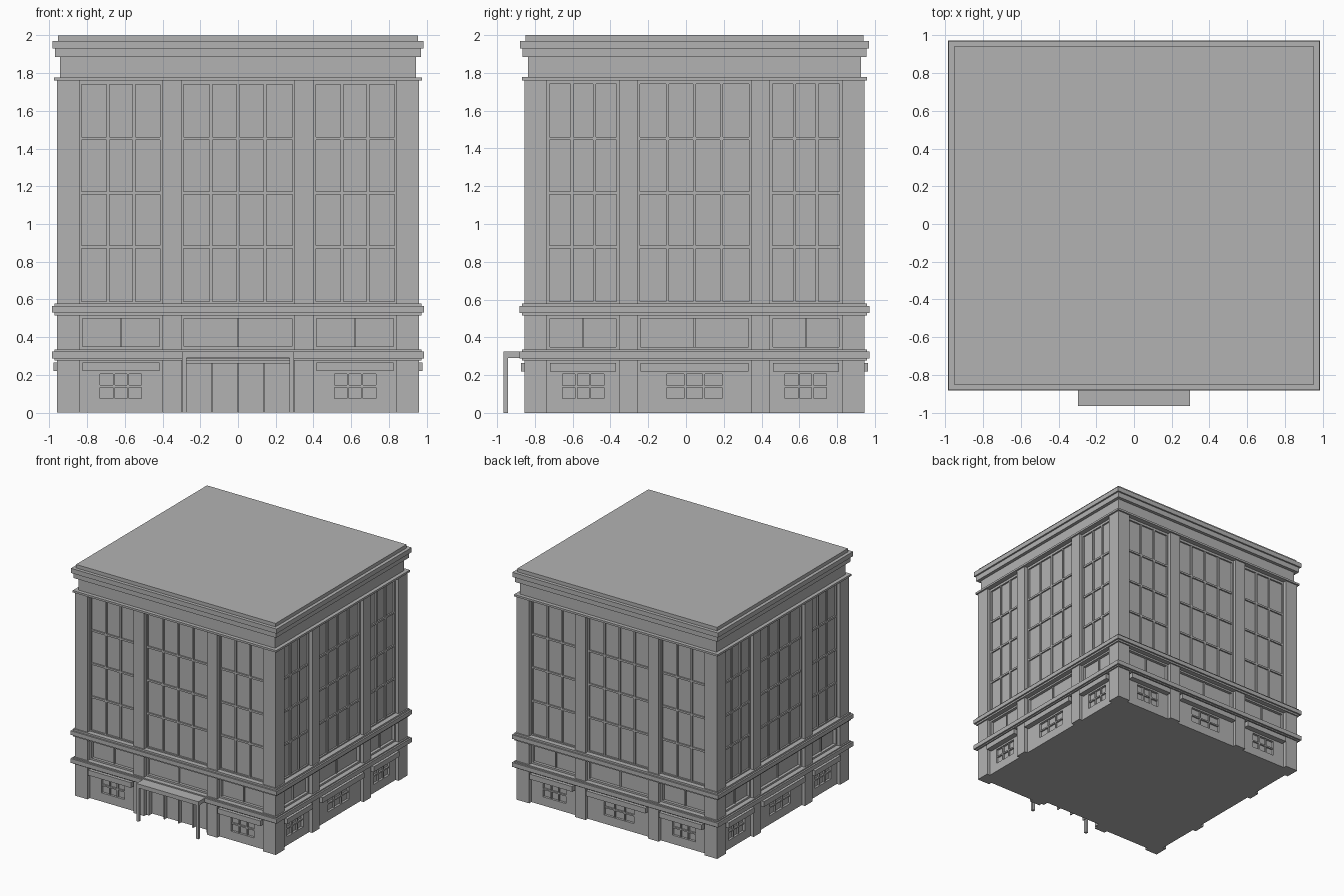
import bpy
import bmesh
from math import pi
from mathutils import Matrix, Vector

cube = bpy.data.objects.get("Cube")
if cube:
    bpy.data.objects.remove(cube)

CY = 0.045               # building centre in y (the porch fills the front)
HX, HY = 0.96, 0.90      # half sizes at the pilaster faces
RECESS = -0.03           # bay walls sit behind the pilasters
CORE = -0.09

stone = bpy.data.materials.new("grey stone")
stone.use_nodes = True
grey = (0.448, 0.448, 0.448, 1)
stone.diffuse_color = grey
stone.node_tree.nodes["Principled BSDF"].inputs["Base Color"].default_value = grey

parts = {}


def box(name, lo, hi, matrix=Matrix()):
    """Add a box between two corners to the named part."""
    bm = parts.setdefault(name, bmesh.new())
    lo, hi = Vector(lo), Vector(hi)
    size = hi - lo
    place = Matrix.Translation((lo + hi) / 2) @ Matrix.Diagonal((*size, 1))
    bmesh.ops.create_cube(bm, size=1, matrix=matrix @ place)


def slab(name, z0, z1, out):
    """Full-plan slab, overhanging the pilaster faces by out."""
    box(name, (-HX - out, CY - HY - out, z0), (HX + out, CY + HY + out, z1))


class Facade:
    """One wall: u runs along it, d is the distance out from the pilasters."""

    def __init__(self, turn, half_depth, half_width):
        self.matrix = Matrix.Translation((0, CY, 0)) @ Matrix.Rotation(turn * pi / 2, 4, "Z")
        self.depth, self.width = half_depth, half_width

    def box(self, name, u0, u1, z0, z1, d0, d1):
        box(name, (u0, -self.depth - d1, z0), (u1, -self.depth - d0, z1), self.matrix)

    def surround(self, name, outer, inner, d0, d1):
        """Four boxes filling the outer rectangle around an opening."""
        u0, u1, z0, z1 = outer
        a0, a1, b0, b1 = inner
        self.box(name, u0, a0, z0, z1, d0, d1)
        self.box(name, a1, u1, z0, z1, d0, d1)
        self.box(name, a0, a1, b1, z1, d0, d1)
        if b0 > z0:
            self.box(name, a0, a1, z0, b0, d0, d1)

    def grid(self, name, rect, cols, rows, bar, d0, d1):
        """Glazing bars dividing a rectangle."""
        u0, u1, z0, z1 = rect
        for i in range(1, cols):
            u = u0 + (u1 - u0) * i / cols
            self.box(name, u - bar / 2, u + bar / 2, z0, z1, d0, d1)
        for j in range(1, rows):
            z = z0 + (z1 - z0) * j / rows
            self.box(name, u0, u1, z - bar / 2, z + bar / 2, d0, d1)


def tall_window(f, u0, u1, cols):
    rect = (u0 + 0.012, u1 - 0.012, 0.59, 1.74)
    f.surround("tall_window_frames", (u0, u1, 0.57, 1.77), rect, CORE, RECESS)
    f.box("tall_window_panes", *rect, CORE, RECESS - 0.014)
    f.grid("tall_window_bars", rect, cols, 4, 0.016, CORE, RECESS - 0.002)


def panel_window(f, u0, u1):
    rect = (u0 + 0.015, u1 - 0.015, 0.35, 0.50)
    f.surround("mezzanine_walls", (u0, u1, 0.32, 0.53), rect, CORE, RECESS)
    f.box("mezzanine_panes", *rect, CORE, RECESS - 0.025)
    f.grid("mezzanine_bars", rect, 2, 1, 0.012, CORE, RECESS - 0.015)


def base_window(f, u0, u1, width):
    mid = (u0 + u1) / 2
    rect = (mid - width / 2, mid + width / 2, 0.075, 0.205)
    f.surround("base_walls", (u0, u1, 0, 0.30), rect, CORE, RECESS)
    f.box("base_panes", *rect, CORE, RECESS - 0.02)
    f.grid("base_window_bars", rect, 3, 2, 0.012, CORE, RECESS - 0.006)
    f.box("base_lintels", u0 + 0.015, u1 - 0.015, 0.22, 0.265, CORE, 0.018)


def entrance(f, u0, u1):
    rect = (-0.275, 0.275, 0, 0.262)
    f.surround("entrance_wall", (u0, u1, 0, 0.30), rect, CORE, RECESS)
    f.box("door_glass", *rect, CORE, RECESS - 0.045)
    f.grid("door_posts", rect, 4, 1, 0.01, CORE, RECESS - 0.01)
    # Porch roof, front beam and slim posts
    f.box("porch_roof", -0.297, 0.297, 0.29, 0.325, CORE, 0.11)
    for s in (-1, 1):
        a, b = sorted((s * 0.273, s * 0.297))
        f.box("porch_posts", a, b, 0, 0.29, 0.088, 0.11)


# Solid core behind all walls
slab("core", 0, 1.97, CORE)

for turn in range(4):
    side = turn % 2
    f = Facade(turn, HX if side else HY, HY if side else HX)
    edge = f.width - 0.12
    # Pilasters between bays
    for s in (-1, 1):
        a, b = sorted((s * 0.30, s * 0.40))
        f.box("pilasters", a, b, 0, 1.77, CORE, 0)
    # Three bays
    for u0, u1, cols, width in ((-edge, -0.40, 3, 0.22), (-0.30, 0.30, 4, 0.29), (0.40, edge, 3, 0.22)):
        tall_window(f, u0, u1, cols)
        panel_window(f, u0, u1)
        if turn == 0 and cols == 4:
            entrance(f, u0, u1)
        else:
            base_window(f, u0, u1, width)

# Corner pilasters
for sx in (-1, 1):
    for sy in (-1, 1):
        xs = sorted((sx * HX, sx * (HX - 0.12)))
        ys = sorted((sy * HY, sy * (HY - 0.12)))
        box("corner_pilasters", (xs[0], CY + ys[0], 0), (xs[1], CY + ys[1], 1.77))

# Stepped ledges around the building
for z0, z1, out in ((0.278, 0.29, 0.012), (0.288, 0.325, 0.026), (0.325, 0.335, 0.012)):
    slab("lower_ledge", z0, z1, out)
for z0, z1, out in ((0.515, 0.53, 0.012), (0.53, 0.565, 0.026), (0.565, 0.58, 0.012)):
    slab("upper_ledge", z0, z1, out)

# Cornice and roof
slab("cornice_moulding", 1.76, 1.777, 0.014)
slab("frieze", 1.777, 1.885, -0.018)
slab("cornice_lower", 1.885, 1.93, 0.01)
slab("cornice_upper", 1.93, 1.97, 0.024)
slab("roof_cap", 1.97, 2.0, -0.005)

for name, bm in parts.items():
    mesh = bpy.data.meshes.new(name)
    bm.to_mesh(mesh)
    bm.free()
    mesh.materials.append(stone)
    bpy.context.collection.objects.link(bpy.data.objects.new(name, mesh))
